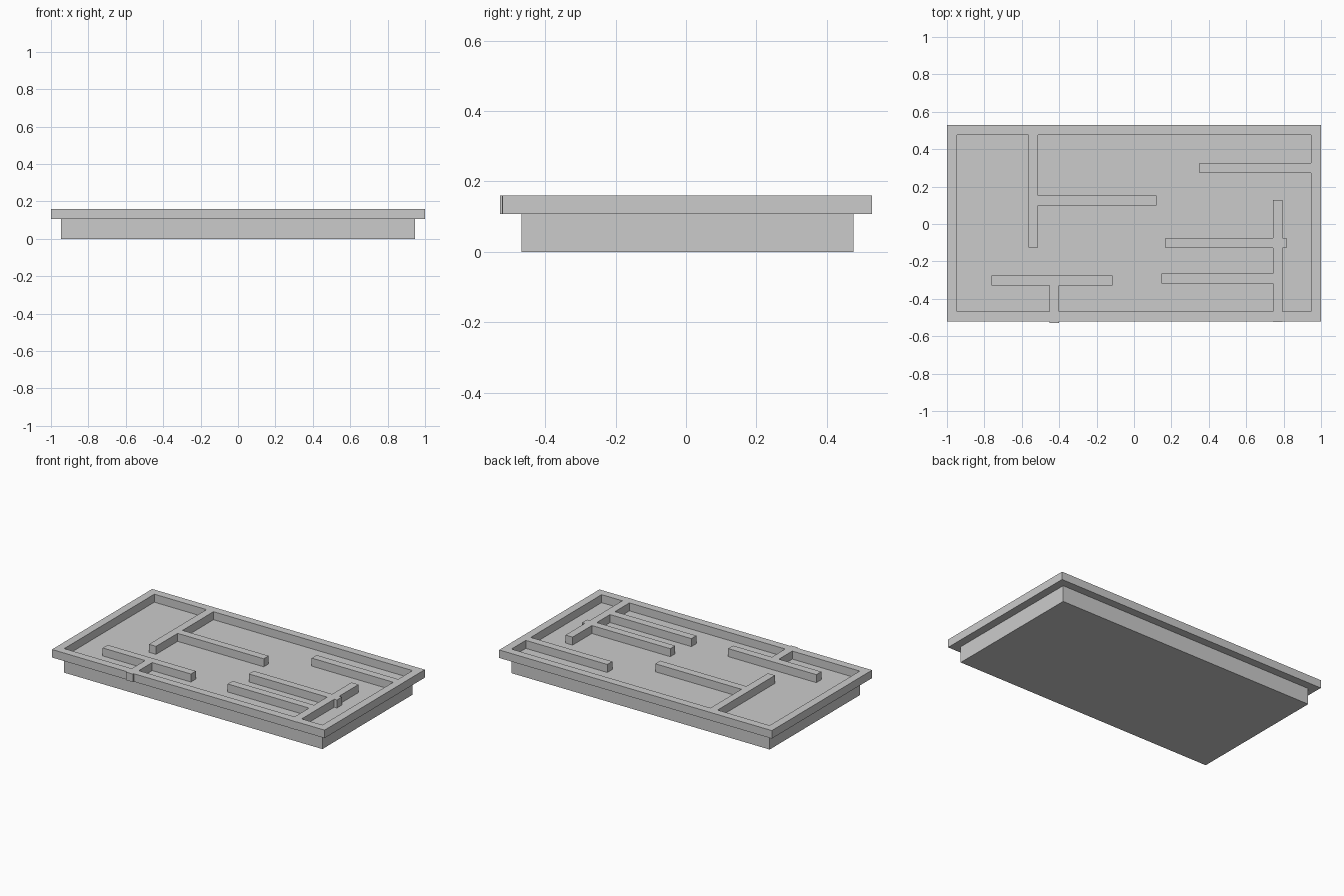
import bpy, bmesh

if "Cube" in bpy.data.objects:
    bpy.data.objects.remove(bpy.data.objects["Cube"])

BASE_H = 0.107   # top of the plinth
WALL_H = 0.053   # height of rim and inner walls
X, Y0, Y1 = 0.947, -0.468, 0.476   # plinth footprint


def add_object(name, bm):
    mesh = bpy.data.meshes.new(name)
    bm.to_mesh(mesh)
    bm.free()
    obj = bpy.data.objects.new(name, mesh)
    bpy.context.collection.objects.link(obj)
    return obj


def merged_plan(rects, z):
    """Flat upward-facing plan: the union of axis-aligned rectangles."""
    xs = sorted({v for r in rects for v in (r[0], r[1])})
    ys = sorted({v for r in rects for v in (r[2], r[3])})
    bm = bmesh.new()
    for xa, xb in zip(xs, xs[1:]):
        for ya, yb in zip(ys, ys[1:]):
            cx, cy = (xa + xb) / 2, (ya + yb) / 2
            if any(r[0] < cx < r[1] and r[2] < cy < r[3] for r in rects):
                corners = ((xa, ya), (xb, ya), (xb, yb), (xa, yb))
                bm.faces.new([bm.verts.new((x, y, z)) for x, y in corners])
    bmesh.ops.remove_doubles(bm, verts=bm.verts, dist=0.0001)
    bmesh.ops.dissolve_limit(bm, angle_limit=0.01, verts=bm.verts, edges=bm.edges)
    bm.normal_update()
    for f in bm.faces:
        if f.normal.z < 0:
            f.normal_flip()
    return bm


def raised(name, rects, z, height):
    obj = add_object(name, merged_plan(rects, z))
    mod = obj.modifiers.new("height", 'SOLIDIFY')
    mod.thickness = height
    mod.offset = 1
    return obj


# Plinth
raised("floor_base", [(-X, X, Y0, Y1)], 0, BASE_H)

# Outer rim: x min, x max, y min, y max
rim = [
    (-1, 1, -0.521, Y0),
    (-1, 1, Y1, 0.529),
    (-1, -X, -0.521, 0.529),
    (X, 1, -0.521, 0.529),
]

# Inner walls
inner = [
    (-0.565, -0.513, -0.126, 0.529),   # left divider
    (-0.53, 0.119, 0.1, 0.152),        # branch off left divider
    (0.349, 0.996, 0.274, 0.326),      # right side spur
    (0.743, 0.795, -0.523, 0.127),     # right divider
    (0.168, 0.815, -0.127, -0.075),    # upper branch, crosses divider
    (0.146, 0.793, -0.317, -0.265),    # lower branch
    (-0.763, -0.116, -0.328, -0.276),  # front cross wall
    (-0.452, -0.4, -0.529, -0.3),      # front stem with small tab
]
raised("rim_and_walls", rim + inner, BASE_H, WALL_H)
